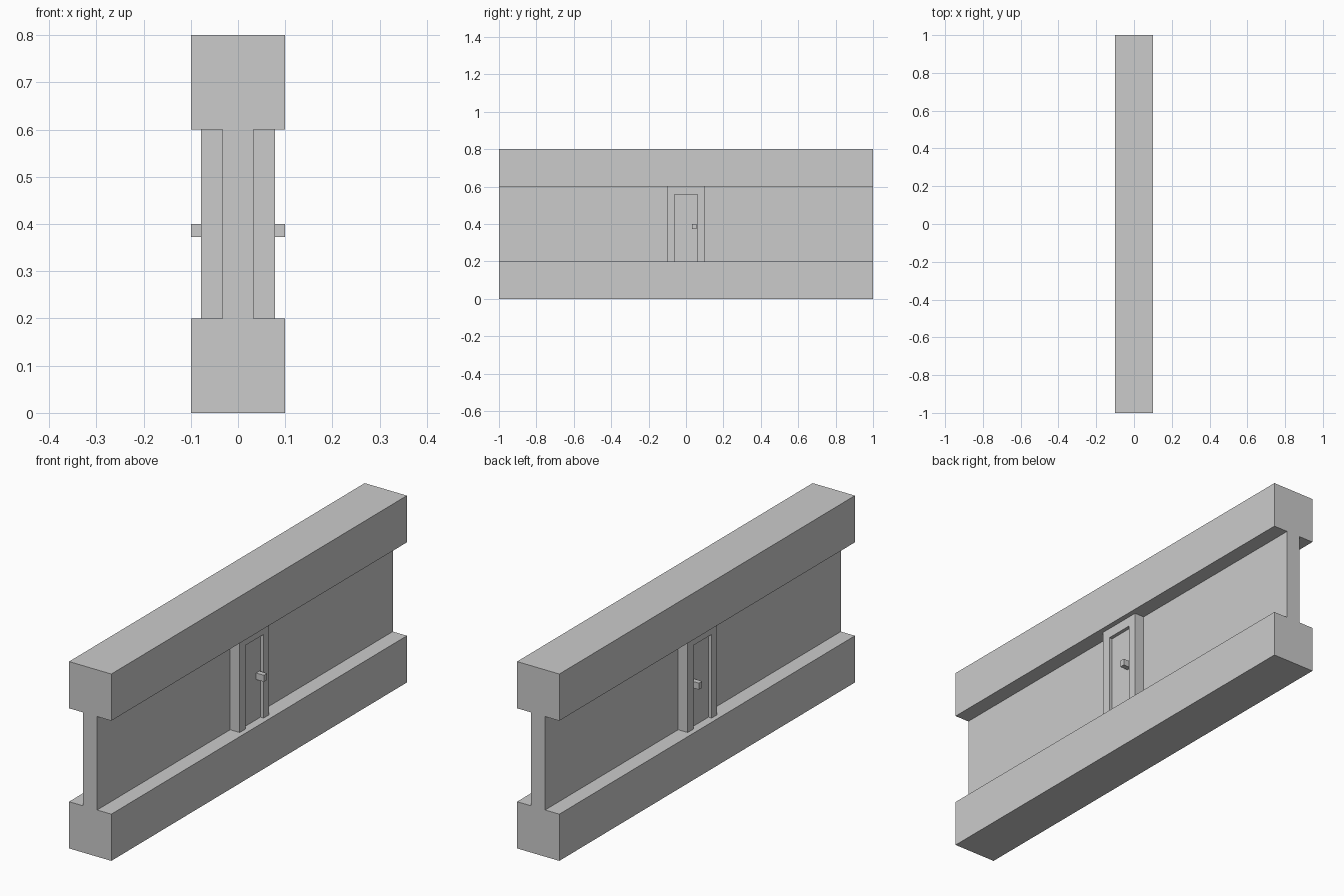
import bpy
import bmesh
from mathutils import Vector

if "Cube" in bpy.data.objects:
    bpy.data.objects.remove(bpy.data.objects["Cube"])


def prism(name, profile, direction):
    """Extrude a closed outline of 3D points along a direction."""
    bm = bmesh.new()
    face = bm.faces.new([bm.verts.new(p) for p in profile])
    ext = bmesh.ops.extrude_face_region(bm, geom=[face])
    moved = [v for v in ext["geom"] if isinstance(v, bmesh.types.BMVert)]
    bmesh.ops.translate(bm, verts=moved, vec=Vector(direction))
    bmesh.ops.recalc_face_normals(bm, faces=bm.faces)
    mesh = bpy.data.meshes.new(name)
    bm.to_mesh(mesh)
    bm.free()
    obj = bpy.data.objects.new(name, mesh)
    bpy.context.collection.objects.link(obj)
    return obj


def rect(x, y0, y1, z0, z1):
    return [(x, y0, z0), (x, y1, z0), (x, y1, z1), (x, y0, z1)]


# Wall: I-shaped section with thick base and top beam
W, T = 0.1, 0.033
half = [(W, 0), (W, 0.2), (T, 0.2), (T, 0.6), (W, 0.6), (W, 0.8)]
section = half + [(-x, z) for x, z in reversed(half)]
prism("wall", [(x, -1, z) for x, z in section], (0, 2, 0))

# Parts repeated on both faces of the wall
for side, tag in ((1, "right"), (-1, "left")):
    # Door frame: two jambs and a lintel
    arch = [(-0.1, 0.2), (-0.1, 0.6), (0.1, 0.6), (0.1, 0.2),
            (0.062, 0.2), (0.062, 0.558), (-0.062, 0.558), (-0.062, 0.2)]
    prism("door_frame_" + tag, [(side * T, y, z) for y, z in arch],
          (side * (0.078 - T), 0, 0))
    # Recessed door panel
    prism("door_" + tag, rect(side * T, -0.062, 0.062, 0.2, 0.558),
          (side * (0.063 - T), 0, 0))
    # Square handle
    prism("handle_" + tag, rect(side * 0.063, 0.033, 0.055, 0.372, 0.4),
          (side * 0.037, 0, 0))
